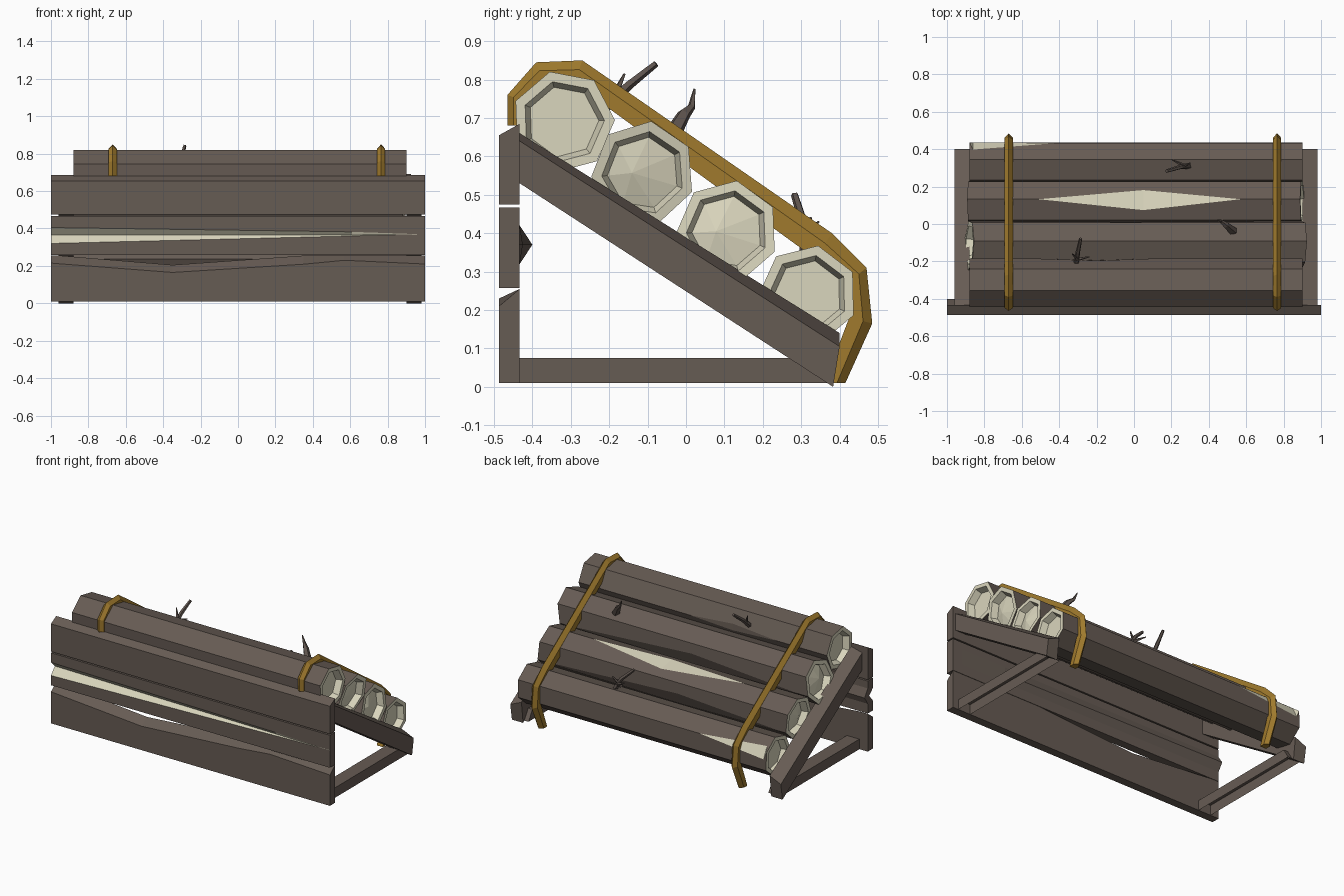
import bpy, bmesh, math
from mathutils import Vector

if "Cube" in bpy.data.objects:
    bpy.data.objects.remove(bpy.data.objects["Cube"])


def material(name, rgb):
    m = bpy.data.materials.new(name)
    m.diffuse_color = (*rgb, 1)
    m.use_nodes = True
    m.node_tree.nodes["Principled BSDF"].inputs["Base Color"].default_value = m.diffuse_color
    return m


BARK = material("bark_brown", (0.134, 0.106, 0.088))
WOOD = material("pale_wood", (0.70, 0.67, 0.51))
ROPE = material("ochre_strap", (0.35, 0.195, 0.026))
TWIG = material("dark_twig", (0.115, 0.09, 0.077))


def finish(bm, name, mats):
    bmesh.ops.recalc_face_normals(bm, faces=bm.faces)
    me = bpy.data.meshes.new(name)
    bm.to_mesh(me)
    bm.free()
    for m in mats:
        me.materials.append(m)
    ob = bpy.data.objects.new(name, me)
    bpy.context.collection.objects.link(ob)
    return ob


def loft(name, sections, mats, light=(), skip=()):
    """Skin closed rings; ring edges in light use the second material, those in skip stay open."""
    bm = bmesh.new()
    rings = [[bm.verts.new(p) for p in s] for s in sections]
    n = len(rings[0])
    for a, b in zip(rings, rings[1:]):
        for i in range(n):
            if i in skip:
                continue
            j = (i + 1) % n
            f = bm.faces.new((a[i], a[j], b[j], b[i]))
            f.material_index = 1 if i in light else 0
    bm.faces.new(rings[0])
    bm.faces.new(rings[-1])
    return finish(bm, name, mats)


def at_x(x, profile):
    return [(x, y, z) for y, z in profile]


F, B = -0.487, -0.433   # front and back of the plank wall

# top plank with sloping top edge
loft("top_plank", [at_x(x, [(F, .475), (F, .655), (B, .685), (B, .475)]) for x in (-1, 1)], [BARK])

# middle plank with a tapering split that shows pale wood
rows = [(-1, .32, .405, .04, .033), (.61, .36, .382, .01, .008),
        (.93, .369, .371, .0, .0), (1, .3695, .3705, .0, .0)]
loft("middle_plank", [at_x(x, [(F, .257), (F, lo), (F + d, .366), (F, hi), (F, .467), (B, .467),
                               (B, .42), (B + bump, .37), (B, .32), (B, .257)])
                      for x, lo, hi, d, bump in rows], [BARK, WOOD], light=(1, 2))

# bottom plank with a worn, dipping top edge
rows = [(-1, .215, .255), (-.95, .211, .255), (-.35, .165, .205), (.35, .209, .255),
        (.57, .23, .255), (1, .21, .255)]
loft("bottom_plank", [at_x(x, [(F, .01), (F, front), (B, back), (B, .01)])
                      for x, front, back in rows], [BARK])

# side frames: sloping beam and open-bottomed ground beam
for side, cx, s in (("left", -.92, -1), ("right", .94, 1)):
    outer = [(B, .53), (B, .64), (.40, .105), (.383, 0)]
    inner = [(B, .53), (B, .66), (.40, .14), (.383, 0)]
    loft(side + "_sloping_beam", [at_x(cx - .04 * s, inner), at_x(cx + .04 * s, outer)], [BARK])
    ground = [(B, .01), (B, .075), (.33, .075), (.37, .01)]
    loft(side + "_ground_beam", [at_x(cx - .07 * s, ground), at_x(cx + .02 * s, ground)], [BARK],
         skip=(3,))


def log(name, cy, cz, r, phase, tilt=0, tip=0, chips=()):
    """Seven-sided log with recessed pale ends; each chip is a cut in one ridge
    (ridge, start, middle, end, width, material index)."""
    bm = bmesh.new()
    ang = [math.radians(phase + i * 360 / 7) for i in range(7)]
    yz = [Vector((cy + r * math.cos(a), cz + r * math.sin(a))) for a in ang]
    ends = []
    for x, s in ((-.88, -1), (.90, 1)):
        rings = []
        for k, depth in ((1, 0), (.8, 0), (.69, .04)):
            rings.append([bm.verts.new((x - s * depth + tilt * k * math.cos(a - 1.4),
                                        cy + r * k * math.cos(a), cz + r * k * math.sin(a)))
                          for a in ang])
        centre = bm.verts.new((x - s * (.04 - tip), cy - .03, cz))
        for i in range(7):
            j = (i + 1) % 7
            for p, q in zip(rings, rings[1:]):
                bm.faces.new((p[i], p[j], q[j], q[i])).material_index = 1
            bm.faces.new((rings[2][i], rings[2][j], centre)).material_index = 1
        ends.append(rings[0])
    a, b = ends
    left, right = {}, {}      # extra corners for the faces on either side of a chip
    for k, x0, xm, x1, t, mat in chips:
        P, Q = (bm.verts.new((x, *yz[k])) for x in (x0, x1))
        L = bm.verts.new((xm, *yz[k].lerp(yz[(k + 1) % 7], t)))
        R = bm.verts.new((xm, *yz[k].lerp(yz[k - 1], t)))
        bm.faces.new((P, L, R)).material_index = mat
        bm.faces.new((Q, R, L)).material_index = mat
        left[k], right[k] = [Q, L, P], [P, R, Q]
    for i in range(7):
        j = (i + 1) % 7
        bm.faces.new([a[i], a[j]] + right.get(j, []) + [b[j], b[i]] + left.get(i, []))
    finish(bm, name, [BARK, WOOD])


# stacked logs
log("log_1", -.32, .69, .135, 2, chips=[(0, -.52, -.2, .1, .2, 0), (6, -.85, -.1, .87, .45, 0)])
log("log_2", -.111, .557, .136, 30, tilt=.025, tip=.015, chips=[(6, -.82, -.05, .84, .45, 0)])
log("log_3", .108, .405, .134, 28, tilt=-.012, tip=.02,
    chips=[(1, -.51, .05, .57, .52, 1), (6, -.85, -.1, .87, .4, 0)])
log("log_4", .318, .240, .13, 27, chips=[(0, -.879, -.86, -.4, .4, 1)])

# straps following the stack, with a ridged outer face
inner = [(-.425, .68), (-.425, .745), (-.37, .79), (-.29, .79), (.335, .335),
         (.42, .27), (.425, .18), (.36, .01)]
outer = [(-.465, .68), (-.465, .76), (-.39, .845), (-.27, .85), (.38, .40),
         (.47, .31), (.485, .165), (.415, .01)]
for side, x in (("left", -.67), ("right", .765)):
    secs = []
    for i, o in zip(inner, outer):
        m = (i[0] * .4 + o[0] * .6, i[1] * .4 + o[1] * .6)
        secs.append([(x - .022, *i), (x - .022, *m), (x, *o), (x + .022, *m), (x + .022, *i)])
    loft(side + "_strap", secs, [ROPE])


def twig(name, pts, r0, r1):
    pts = [Vector(p) for p in pts]
    d = (pts[-1] - pts[0]).normalized()
    u = d.orthogonal().normalized()
    v = d.cross(u)
    secs = []
    for i, p in enumerate(pts):
        r = r0 + (r1 - r0) * i / (len(pts) - 1)
        secs.append([p + r * (u * math.cos(t * math.tau / 5) + v * math.sin(t * math.tau / 5))
                     for t in range(5)])
    loft(name, secs, [TWIG])


# broken twigs on the logs
twig("upper_twig", [(-.31, -.22, .72), (-.30, -.15, .785), (-.285, -.078, .842)], .016, .009)
twig("upper_twig_fork", [(-.30, -.19, .75), (-.33, -.16, .815)], .012, .003)
twig("upper_twig_spur", [(-.305, -.19, .75), (-.24, -.175, .77)], .01, .003)
twig("middle_twig", [(.53, -.04, .65), (.49, -.005, .71), (.465, .015, .73), (.445, .022, .775)], .025, .003)
twig("lower_twig", [(.30, .31, .34), (.25, .305, .43), (.175, .283, .50)], .015, .01)
twig("lower_twig_fork", [(.27, .31, .39), (.20, .345, .43)], .012, .003)
twig("lower_twig_spur", [(.25, .305, .38), (.30, .325, .44)], .012, .004)
